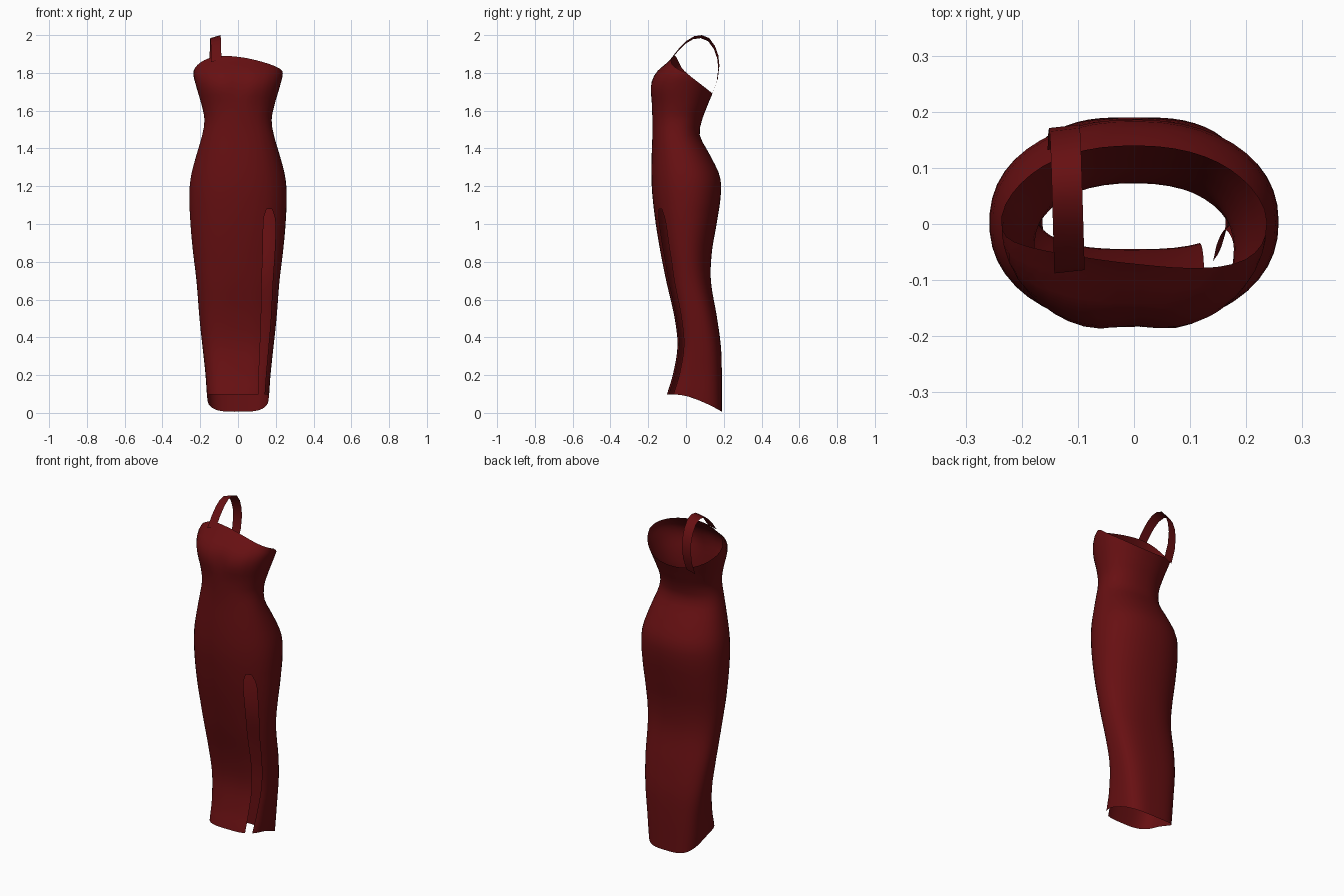
import bpy, bmesh, math
from mathutils import Vector

if "Cube" in bpy.data.objects:
    bpy.data.objects.remove(bpy.data.objects["Cube"])

red = bpy.data.materials.new("dark red cloth")
red.use_nodes = True
red.diffuse_color = (0.135, 0.005, 0.006, 1)
red.node_tree.nodes["Principled BSDF"].inputs["Base Color"].default_value = red.diffuse_color

# Body stations: height, half width, front y, back y
STATIONS = [
    (0.0, .155, -.12, .19), (0.1, .165, -.10, .19), (0.2, .172, -.07, .19),
    (0.35, .188, -.045, .185), (0.5, .204, -.06, .165), (0.7, .22, -.105, .132),
    (0.85, .238, -.135, .137), (1.0, .252, -.16, .162), (1.15, .258, -.178, .184),
    (1.25, .25, -.183, .18), (1.36, .222, -.182, .13), (1.47, .19, -.178, .073),
    (1.55, .178, -.178, .085), (1.63, .193, -.182, .115), (1.73, .222, -.194, .155),
    (1.8, .237, -.165, .17), (1.86, .22, -.095, .15), (1.92, .19, -.04, .13),
]


def section(z):
    """Smoothly interpolated half width, front and back at a height."""
    last = len(STATIONS) - 1
    i = max(k for k in range(last) if STATIONS[k][0] <= max(z, 0))
    p = [STATIONS[min(max(i + k, 0), last)] for k in (-1, 0, 1, 2)]
    h = p[2][0] - p[1][0]
    t = (z - p[1][0]) / h
    out = []
    for c in (1, 2, 3):
        m1 = (p[2][c] - p[0][c]) / (p[2][0] - p[0][0]) * h
        m2 = (p[3][c] - p[1][c]) / (p[3][0] - p[1][0]) * h
        d = p[2][c] - p[1][c]
        out.append(p[1][c] + t * (m1 + t * (3 * d - 2 * m1 - m2 + t * (m1 + m2 - 2 * d))))
    return out


def squareness(z):
    return 2.2 + 1.6 * max(0, 0.8 - z)


def power(v, e):
    return math.copysign(abs(v) ** e, v)


def body_point(angle, z):
    a, front, back = section(z)
    e = 2 / squareness(z)
    x = a * power(math.cos(angle), e)
    s = power(math.sin(angle), e)
    y = (front + back) / 2 + (back - front) / 2 * s
    # shallow hollow between the bust halves
    if s < 0:
        y += 0.016 * math.exp(-(x / 0.05) ** 2 - ((z - 1.74) / 0.07) ** 2)
    return Vector((x, y, z))


def hem(angle):
    s = power(math.sin(angle), 0.55)
    return 0.077 - 0.046 * s - 0.025 * s * s


def neckline(angle):
    s, c = math.sin(angle), math.cos(angle)
    if s < 0:
        return 1.80 + 0.085 * (-s) ** 0.9 + 0.03 * c * s
    return 1.80 - 0.11 * s ** 0.9


SLIT_TOP, SLIT_COLS, BODY_COLS = 1.08, 4, 44


def slit_angles(z):
    """Angles of the two slit edges, on the front at the left."""
    k = min(max(z / SLIT_TOP, 0), 1)
    lo, hi = 0.67 - 0.15 * k, 0.86 - 0.09 * k ** 3
    if z > 1.0:
        pinch = 0.07 * min((z - 1.0) / 0.08, 1) ** 2
        lo, hi = lo + pinch, hi - pinch
    half = squareness(z) / 2
    return -math.acos(lo ** half), -math.acos(hi ** half)


def ring_angles(z):
    lo, hi = slit_angles(z)
    inside = [lo + (hi - lo) * i / SLIT_COLS for i in range(SLIT_COLS)]
    span = 2 * math.pi - (hi - lo)
    return inside + [hi + span * i / BODY_COLS for i in range(BODY_COLS)]


def finish(bm, name):
    mesh = bpy.data.meshes.new(name)
    bm.to_mesh(mesh)
    bm.free()
    mesh.materials.append(red)
    obj = bpy.data.objects.new(name, mesh)
    bpy.context.collection.objects.link(obj)
    bpy.ops.object.select_all(action="DESELECT")
    obj.select_set(True)
    bpy.context.view_layer.objects.active = obj
    bpy.ops.object.shade_smooth_by_angle(angle=math.radians(60))


# Gown: stacked rings, stretched at the ends to meet the hem and neckline
LOW, HIGH = 0.2, 1.55
rows = [("hem", i / 4) for i in range(4)]
rows += [("mid", LOW + (SLIT_TOP - LOW) * i / 22) for i in range(22)]
rows += [("mid", SLIT_TOP + (HIGH - SLIT_TOP) * i / 12) for i in range(12)]
rows += [("neck", i / 10) for i in range(11)]

bm = bmesh.new()
rings = []
for kind, v in rows:
    ring = []
    for ang in ring_angles(LOW * v if kind == "hem" else v if kind == "mid" else HIGH):
        z = v
        if kind == "hem":
            z = hem(ang) + (LOW - hem(ang)) * v
        elif kind == "neck":
            z = HIGH + (neckline(ang) - HIGH) * v
        ring.append(bm.verts.new(body_point(ang, z)))
    rings.append(ring)

count = SLIT_COLS + BODY_COLS
for r in range(len(rings) - 1):
    below_slit_top = rows[r][0] == "hem" or (rows[r][0] == "mid" and rows[r][1] < SLIT_TOP - 0.001)
    for c in range(count):
        if c < SLIT_COLS and below_slit_top:
            continue
        d = (c + 1) % count
        bm.faces.new((rings[r][c], rings[r][d], rings[r + 1][d], rings[r + 1][c]))
bmesh.ops.delete(bm, geom=[v for v in bm.verts if not v.link_faces], context="VERTS")
finish(bm, "gown_body")

# Shoulder strap: a tilted ribbon looping from bust to back
PATH = [(-.085, 1.865), (-.04, 1.922), (0, 1.962), (.04, 1.986), (.08, 1.992), (.12, 1.976),
        (.15, 1.935), (.168, 1.885), (.174, 1.83), (.165, 1.76), (.135, 1.685)]
bm = bmesh.new()
previous = None
for i, (y, z) in enumerate(PATH):
    x = -0.115 - 0.012 * i / (len(PATH) - 1)
    edge = [bm.verts.new((x + k * 0.027, y + k * 0.003, z + k * 0.008)) for k in (-1, 1)]
    if previous:
        bm.faces.new((previous[0], previous[1], edge[1], edge[0]))
    previous = edge
finish(bm, "shoulder_strap")
